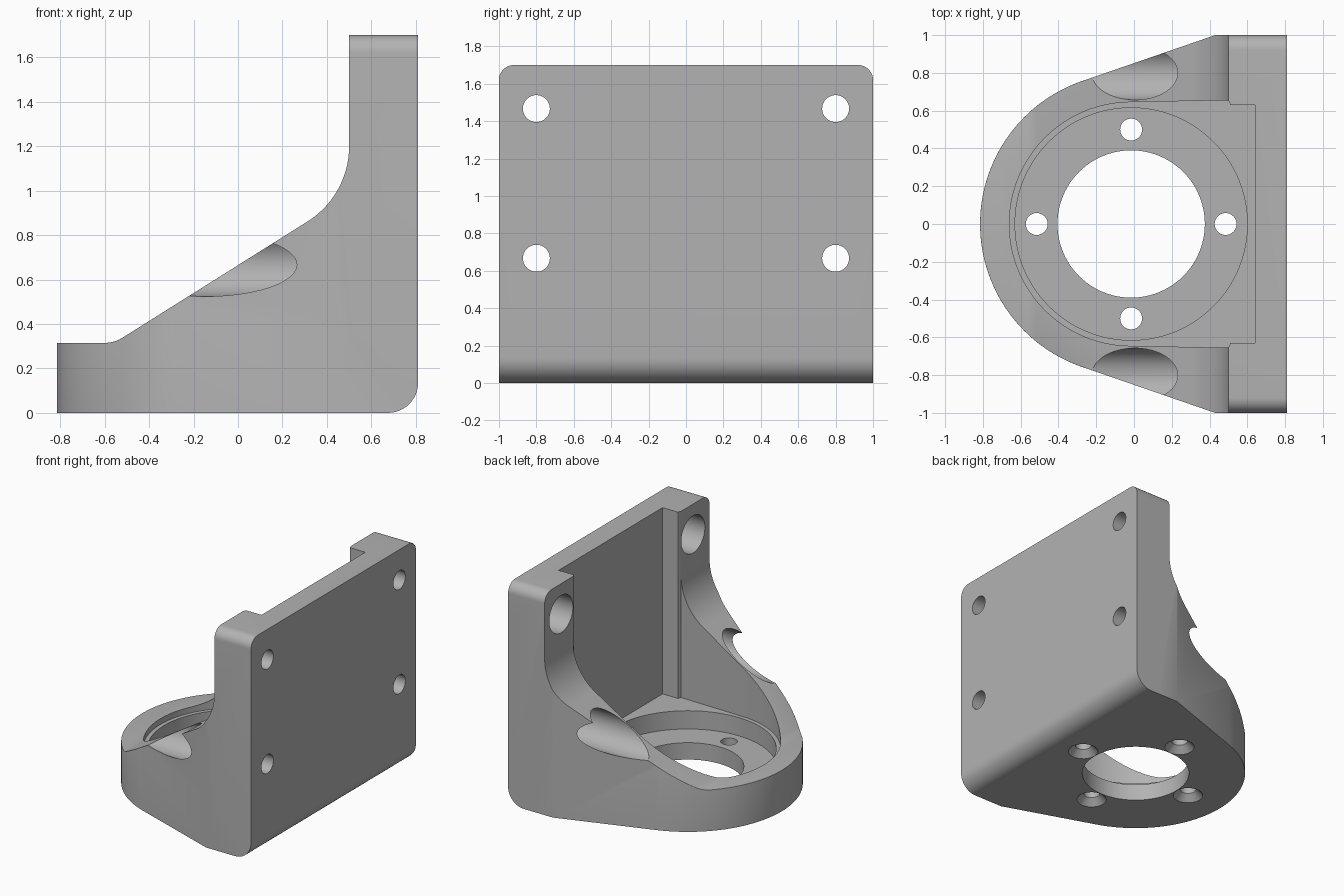
import bpy, bmesh
from math import cos, sin, radians, pi, hypot
from mathutils import Matrix

cube = bpy.data.objects.get("Cube")
if cube:
    bpy.data.objects.remove(cube, do_unlink=True)

CX = -0.015          # axis of the round flange
GREY = (0.45, 0.45, 0.45, 1)
mat = bpy.data.materials.new("machined grey")
mat.use_nodes = True
mat.diffuse_color = GREY
mat.node_tree.nodes["Principled BSDF"].inputs["Base Color"].default_value = GREY


def arc(cx, cy, r, a0, a1, n):
    angles = [radians(a0 + (a1 - a0) * i / n) for i in range(n + 1)]
    return [(cx + r * cos(a), cy + r * sin(a)) for a in angles]


def finish(name, bm):
    bm.normal_update()
    if bm.calc_volume(signed=True) < 0:
        bmesh.ops.reverse_faces(bm, faces=bm.faces[:])
    mesh = bpy.data.meshes.new(name)
    bm.to_mesh(mesh)
    bm.free()
    mesh.materials.append(mat)
    ob = bpy.data.objects.new(name, mesh)
    bpy.context.scene.collection.objects.link(ob)
    return ob


def prism(name, outline, axis, lo, hi):
    place = {"X": lambda a, b, h: (h, a, b),
             "Y": lambda a, b, h: (a, h, b),
             "Z": lambda a, b, h: (a, b, h)}[axis]
    bm = bmesh.new()
    low, high = ([bm.verts.new(place(a, b, h)) for a, b in outline] for h in (lo, hi))
    bm.faces.new(low[::-1])
    bm.faces.new(high)
    for i in range(len(low)):
        bm.faces.new((low[i - 1], low[i], high[i], high[i - 1]))
    return finish(name, bm)


def drill(x, y, z, r1, r2, length, along_x=False, n=48):
    # round cutter starting at the given point and running along +z or +x
    bm = bmesh.new()
    m = Matrix.Translation((x, y, z))
    if along_x:
        m = m @ Matrix.Rotation(pi / 2, 4, "Y")
    m = m @ Matrix.Translation((0, 0, length / 2))
    bmesh.ops.create_cone(bm, cap_ends=True, segments=n, radius1=r1, radius2=r2,
                          depth=length, matrix=m)
    return finish("cutter", bm)


def combine(ob, tool, operation):
    mod = ob.modifiers.new("cut", "BOOLEAN")
    mod.operation, mod.object, mod.solver = operation, tool, "EXACT"
    depsgraph = bpy.context.evaluated_depsgraph_get()
    result = bpy.data.meshes.new_from_object(ob.evaluated_get(depsgraph))
    ob.modifiers.clear()
    ob.data = result
    bpy.data.objects.remove(tool, do_unlink=True)


# Body: plan outline trimmed by the side profile and the plate outline
plan = arc(CX, 0, 0.8, 109, 251, 72) + [(0.43, -1), (0.81, -1), (0.81, 1), (0.43, 1)]
bracket = prism("mounting_bracket", plan, "Z", 0, 1.7)
side = ([(-0.9, 0)] + arc(0.675, 0.135, 0.135, -90, 0, 12)
        + [(0.81, 1.8), (0.5, 1.8)] + arc(0.1, 1.2, 0.4, 0, -57.4, 20)
        + arc(-0.6, 0.465, 0.15, -57.4, -90, 6) + [(-0.9, 0.315)])
combine(bracket, prism("cutter", side, "Y", -1.1, 1.1), "INTERSECT")
plate = [(-1, -0.1), (1, -0.1)] + arc(0.92, 1.62, 0.08, 0, 90, 10) + arc(-0.92, 1.62, 0.08, 90, 180, 10)
combine(bracket, prism("cutter", plate, "X", -1, 1), "INTERSECT")

# Pocket open at the top, running back into the plate
pocket = (arc(CX, 0, 0.645, 90, 270, 64)
          + [(0.5, -0.655), (0.51, -0.63), (0.64, -0.63), (0.64, 0.63), (0.51, 0.63), (0.5, 0.655)])
cutters = [prism("cutter", pocket, "Z", 0.27, 2)]

# Round seat and central bore
cutters += [drill(CX, 0, 0.13, 0.615, 0.615, 0.2, n=128),
            drill(CX, 0, -0.1, 0.39, 0.39, 0.5, n=96)]

# Countersunk flange holes
for i in range(4):
    x, y = CX + 0.5 * cos(i * pi / 2), 0.5 * sin(i * pi / 2)
    cutters += [drill(x, y, -0.1, 0.058, 0.058, 0.4, n=32),
                drill(x, y, -0.01, 0.118, 0.05, 0.068, n=32)]

# Counterbored plate holes
for y in (-0.8, 0.8):
    for z in (0.667, 1.467):
        cutters += [drill(-0.6, y, z, 0.143, 0.143, 1.28, True),
                    drill(0.5, y, z, 0.072, 0.072, 0.5, True)]

for cutter in cutters:
    combine(bracket, cutter, "DIFFERENCE")

# Rounded rim around the nose of the flange
bm = bmesh.new()
bm.from_mesh(bracket.data)
bmesh.ops.remove_doubles(bm, verts=bm.verts[:], dist=0.0005)
bm.normal_update()
rim = []
for e in bm.edges:
    if len(e.link_faces) == 2 and all(v.co.x < -0.25 and hypot(v.co.x - CX, v.co.y) > 0.75
                                      for v in e.verts):
        flat, steep = sorted((abs(f.normal.z) for f in e.link_faces), reverse=True)
        if flat > 0.5 and steep < 0.1 and min(v.co.z for v in e.verts) > 0.3:
            rim.append(e)
bmesh.ops.bevel(bm, geom=rim, offset=0.03, segments=4, profile=0.5,
                affect="EDGES", clamp_overlap=True)
bm.to_mesh(bracket.data)
bm.free()

bpy.ops.object.select_all(action="DESELECT")
bracket.select_set(True)
bpy.context.view_layer.objects.active = bracket
bpy.ops.object.shade_smooth_by_angle(angle=radians(25))
